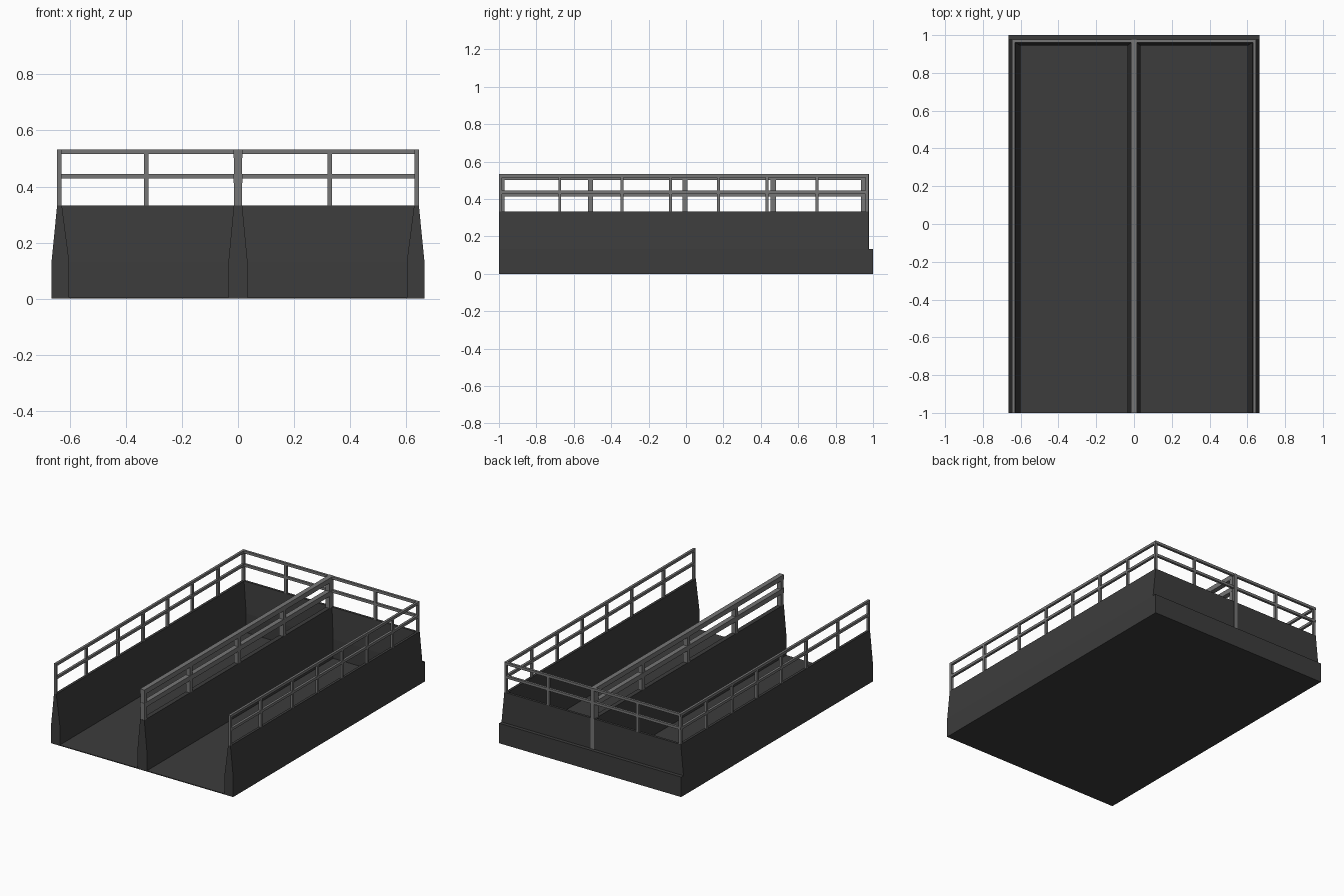
import bpy, bmesh
from mathutils import Vector

if "Cube" in bpy.data.objects:
    bpy.data.objects.remove(bpy.data.objects["Cube"])


def material(name, value):
    m = bpy.data.materials.new(name)
    m.diffuse_color = (value, value, value, 1)
    m.use_nodes = True
    m.node_tree.nodes["Principled BSDF"].inputs["Base Color"].default_value = m.diffuse_color
    return m


DARK = material("dark_concrete", 0.045)
STEEL = material("rail_steel", 0.18)


def finish(name, bm, mat):
    bmesh.ops.recalc_face_normals(bm, faces=bm.faces)
    me = bpy.data.meshes.new(name)
    bm.to_mesh(me)
    bm.free()
    me.materials.append(mat)
    ob = bpy.data.objects.new(name, me)
    bpy.context.collection.objects.link(ob)
    return ob


def prism(name, profile, start, end, along, mat):
    """Extrude a (side, z) profile along 'x' or 'y'."""
    bm = bmesh.new()
    if along == 'y':
        pts = [(a, start, z) for a, z in profile]
        move = Vector((0, end - start, 0))
    else:
        pts = [(start, a, z) for a, z in profile]
        move = Vector((end - start, 0, 0))
    face = bm.faces.new([bm.verts.new(p) for p in pts])
    ext = bmesh.ops.extrude_face_region(bm, geom=[face], use_keep_orig=True)
    verts = [v for v in ext["geom"] if isinstance(v, bmesh.types.BMVert)]
    bmesh.ops.translate(bm, vec=move, verts=verts)
    return finish(name, bm, mat)


def boxes(name, spans, mat):
    """One object from several (x0, x1, y0, y1, z0, z1) boxes."""
    bm = bmesh.new()
    for x0, x1, y0, y1, z0, z1 in spans:
        vs = bmesh.ops.create_cube(bm, size=1)["verts"]
        bmesh.ops.scale(bm, vec=(x1 - x0, y1 - y0, z1 - z0), verts=vs)
        bmesh.ops.translate(bm, verts=vs,
                            vec=((x0 + x1) / 2, (y0 + y1) / 2, (z0 + z1) / 2))
    return finish(name, bm, mat)


TOP, STEP, RAIL, BACK = 0.333, 0.132, 0.533, 0.976

# Road deck
boxes("deck", [(-0.665, 0.665, -1, 1, 0, 0.005)], DARK)

# Tapered side barriers and median
for s, side in ((-1, "left"), (1, "right")):
    prism(side + "_barrier",
          [(s * x, z) for x, z in ((0.665, 0), (0.665, STEP), (0.645, TOP),
                                   (0.628, TOP), (0.602, STEP), (0.602, 0))],
          -1, BACK, 'y', DARK)
prism("median_barrier",
      [(-0.034, 0), (-0.034, STEP), (-0.015, TOP),
       (0.015, TOP), (0.034, STEP), (0.034, 0)], -1, 0.97, 'y', DARK)

# Back wall with its outer ledge
boxes("back_ledge", [(-0.665, 0.665, 0.945, 1, 0, STEP)], DARK)
prism("back_wall", [(BACK, STEP), (BACK, TOP), (0.96, TOP), (0.945, STEP)],
      -0.632, 0.632, 'x', DARK)

# Side railings
for s, side in ((-1, "left"), (1, "right")):
    x0, x1 = sorted((s * 0.629, s * 0.645))
    parts = [(x0, x1, -1, BACK, RAIL - 0.017, RAIL),
             (x0, x1, -1, BACK, 0.428, 0.445)]
    for y in (-0.992, -0.675, -0.343, -0.083, 0.173, 0.433, 0.70, 0.967):
        parts.append((x0, x1, y - 0.008, y + 0.008, TOP, RAIL - 0.017))
    boxes(side + "_railing", parts, STEEL)

# Heavier median railing
parts = [(-0.016, 0.016, -1, 0.962, RAIL - 0.032, RAIL),
         (-0.016, 0.016, -1, 0.962, 0.413, 0.445)]
for y in (-0.984, -0.51, -0.006, 0.466, 0.95):
    parts.append((-0.015, 0.015, y - 0.014, y + 0.014, TOP, RAIL - 0.01))
boxes("median_railing", parts, STEEL)

# Back railing, with a centre post reaching down to the ledge
parts = [(-0.632, 0.632, 0.96, BACK, RAIL - 0.017, RAIL),
         (-0.632, 0.632, 0.96, BACK, 0.428, 0.445),
         (-0.012, 0.012, 0.958, 0.979, STEP, RAIL)]
for x in (-0.327, 0.327):
    parts.append((x - 0.008, x + 0.008, 0.96, BACK, TOP, RAIL - 0.017))
boxes("back_railing", parts, STEEL)
